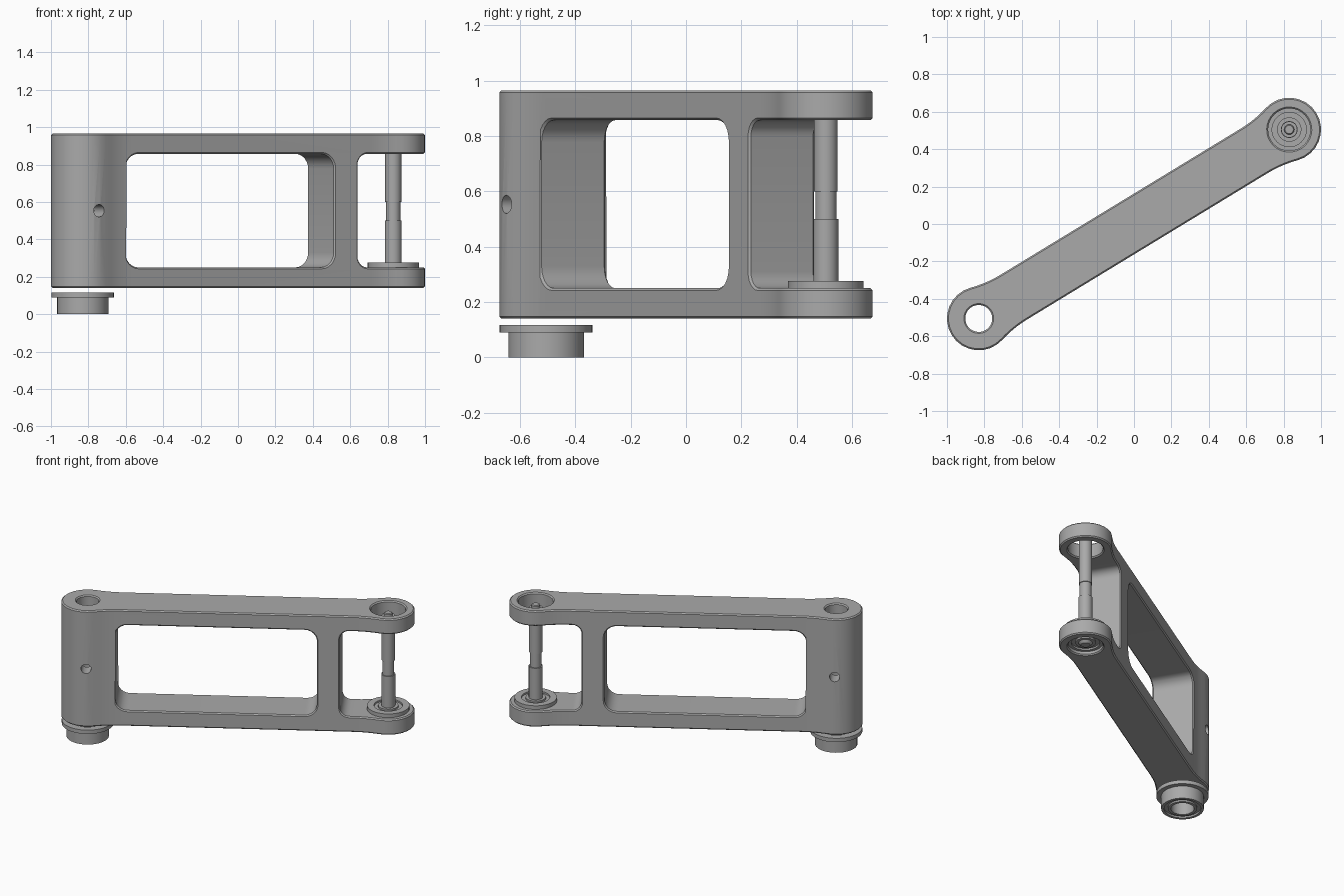
import bpy, bmesh, math
from mathutils import Vector, Matrix

if "Cube" in bpy.data.objects:
    bpy.data.objects.remove(bpy.data.objects["Cube"])

YAW = math.atan2(0.505, 0.83)      # the arm runs diagonally in plan
HALF = math.hypot(0.505, 0.83)     # distance from centre to each pivot
END_R, ARM_W = 0.17, 0.139         # boss radius, arm half width
BOTTOM, TOP = 0.14, 0.965
SLOT_LOW, SLOT_HIGH = 0.25, 0.857

metal = bpy.data.materials.new("grey metal")
metal.use_nodes = True
GREY = (0.4, 0.4, 0.4, 1)
metal.diffuse_color = GREY
metal.node_tree.nodes["Principled BSDF"].inputs["Base Color"].default_value = GREY


def make(name, bm):
    """Turn a bmesh drawn along x into an object turned to the arm's direction."""
    bmesh.ops.recalc_face_normals(bm, faces=bm.faces)
    mesh = bpy.data.meshes.new(name)
    bm.to_mesh(mesh)
    bm.free()
    mesh.materials.append(metal)
    obj = bpy.data.objects.new(name, mesh)
    obj.rotation_euler.z = YAW
    bpy.context.collection.objects.link(obj)
    return obj


def lathe(name, profile, u, steps=32):
    """Spin a closed (radius, z) profile about a vertical axis at x = u."""
    bm = bmesh.new()
    verts = [bm.verts.new((u + r, 0, z)) for r, z in profile]
    edges = [bm.edges.new((verts[i - 1], verts[i])) for i in range(len(verts))]
    bmesh.ops.spin(bm, geom=verts + edges, cent=(u, 0, 0), axis=(0, 0, 1),
                   angle=math.tau, steps=steps)
    bmesh.ops.remove_doubles(bm, verts=bm.verts, dist=1e-5)
    bmesh.ops.dissolve_degenerate(bm, edges=bm.edges, dist=1e-5)
    return make(name, bm)


def drum(name, r, low, high, u):
    return lathe(name, [(0, low), (r, low), (r, high), (0, high)], u)


def pocket(name, u0, u1, radius):
    """Rounded rectangular cutter running across the arm."""
    bm = bmesh.new()
    size = Matrix.Diagonal((u1 - u0, 1, SLOT_HIGH - SLOT_LOW, 1))
    place = Matrix.Translation(((u0 + u1) / 2, 0, (SLOT_LOW + SLOT_HIGH) / 2))
    bmesh.ops.create_cube(bm, size=1, matrix=place @ size)
    across = [e for e in bm.edges
              if abs((e.verts[0].co - e.verts[1].co).y) > 0.5]
    bmesh.ops.bevel(bm, geom=across, offset=radius, segments=6, profile=0.5,
                    affect='EDGES')
    return make(name, bm)


def cut(obj, cutter):
    mod = obj.modifiers.new("cut", 'BOOLEAN')
    mod.operation = 'DIFFERENCE'
    mod.solver = 'EXACT'
    mod.object = cutter
    cutter.hide_render = True


def apply_all(obj, cutters):
    bpy.context.view_layer.update()
    graph = bpy.context.evaluated_depsgraph_get()
    obj.data = bpy.data.meshes.new_from_object(obj.evaluated_get(graph))
    obj.modifiers.clear()
    for c in cutters:
        bpy.data.objects.remove(c)


# Arm outline: one quarter (boss arc, then a concave flare), mirrored twice
flare_x = 0.22
flare_r = (flare_x ** 2 + ARM_W ** 2 - END_R ** 2) / (2 * (END_R - ARM_W))
centre = Vector((flare_x, ARM_W + flare_r))
meet = math.atan2(centre.y, centre.x)
quarter = []
for i in range(9):
    a = math.pi + (meet - math.pi) * i / 8
    quarter.append((END_R * math.cos(a) - HALF, END_R * math.sin(a)))
for i in range(1, 6):
    a = meet + math.pi + (math.pi / 2 - meet) * i / 5
    quarter.append((centre.x + flare_r * math.cos(a) - HALF,
                    centre.y + flare_r * math.sin(a)))
half = quarter + [(-x, y) for x, y in reversed(quarter)]
outline = half + [(x, -y) for x, y in reversed(half[1:-1])]

bm = bmesh.new()
base = bm.faces.new([bm.verts.new((x, y, BOTTOM)) for x, y in outline])
wall = bmesh.ops.extrude_face_region(bm, geom=[base])
bmesh.ops.translate(bm, vec=(0, 0, TOP - BOTTOM),
                    verts=[g for g in wall["geom"] if isinstance(g, bmesh.types.BMVert)])
arm = make("link_arm", bm)

# Window, fork slot and bores, then a fine chamfer on every sharp edge
cutters = [
    pocket("window_cutter", -0.786, 0.519, 0.08),
    pocket("fork_cutter", 0.667, 1.4, 0.06),
    drum("pivot_bore_cutter", 0.072, 0, 1.2, -HALF),
    drum("fork_bore_cutter", 0.113, 0, 1.2, HALF),
]
for c in cutters:
    cut(arm, c)
chamfer = arm.modifiers.new("chamfer", 'BEVEL')
chamfer.width = 0.008
chamfer.segments = 1
chamfer.limit_method = 'ANGLE'
chamfer.angle_limit = math.radians(50)
apply_all(arm, cutters)

# Cross hole through the solid boss
bm = bmesh.new()
bmesh.ops.create_cone(bm, cap_ends=True, segments=24, radius1=0.033, radius2=0.033,
                      depth=1, matrix=Matrix.Translation((-HALF, 0, 0.553))
                      @ Matrix.Rotation(math.pi / 2, 4, 'X'))
cross = make("cross_hole_cutter", bm)
cut(arm, cross)
apply_all(arm, [cross])


def bearing(name, u, top, flange_r, body_r, bore, flange_t, height):
    """Flanged bearing: outer race, recessed shield and inner race."""
    low, gap = top - height, 0.012
    wide = body_r - bore
    outer, inner = body_r - 0.3 * wide, bore + 0.3 * wide
    return lathe(name, [
        (bore, low), (inner, low), (inner, low + gap), (outer, low + gap),
        (outer, low), (body_r, low), (body_r, top - flange_t),
        (flange_r, top - flange_t), (flange_r, top), (outer, top),
        (outer, top - gap), (inner, top - gap), (inner, top), (bore, top)], u)


parts = [
    arm,
    bearing("pivot_bearing", -HALF, 0.117, 0.168, 0.137, 0.074, 0.027, 0.117),
    bearing("fork_bearing", HALF, 0.276, 0.137, 0.112, 0.045, 0.027, 0.11),
    # Stepped pin with a waisted middle and reduced tips
    lathe("fork_pin", [
        (0, 0.15), (0.03, 0.15), (0.038, 0.158), (0.045, 0.166), (0.045, 0.5),
        (0.038, 0.5), (0.038, 0.6), (0.043, 0.6), (0.043, 0.915),
        (0.027, 0.915), (0.027, 0.932), (0.022, 0.937), (0, 0.937)], HALF),
]

# Smooth round surfaces, keep machined edges sharp
bpy.ops.object.select_all(action='DESELECT')
for obj in parts:
    obj.select_set(True)
bpy.context.view_layer.objects.active = arm
bpy.ops.object.shade_smooth_by_angle(angle=math.radians(30))
